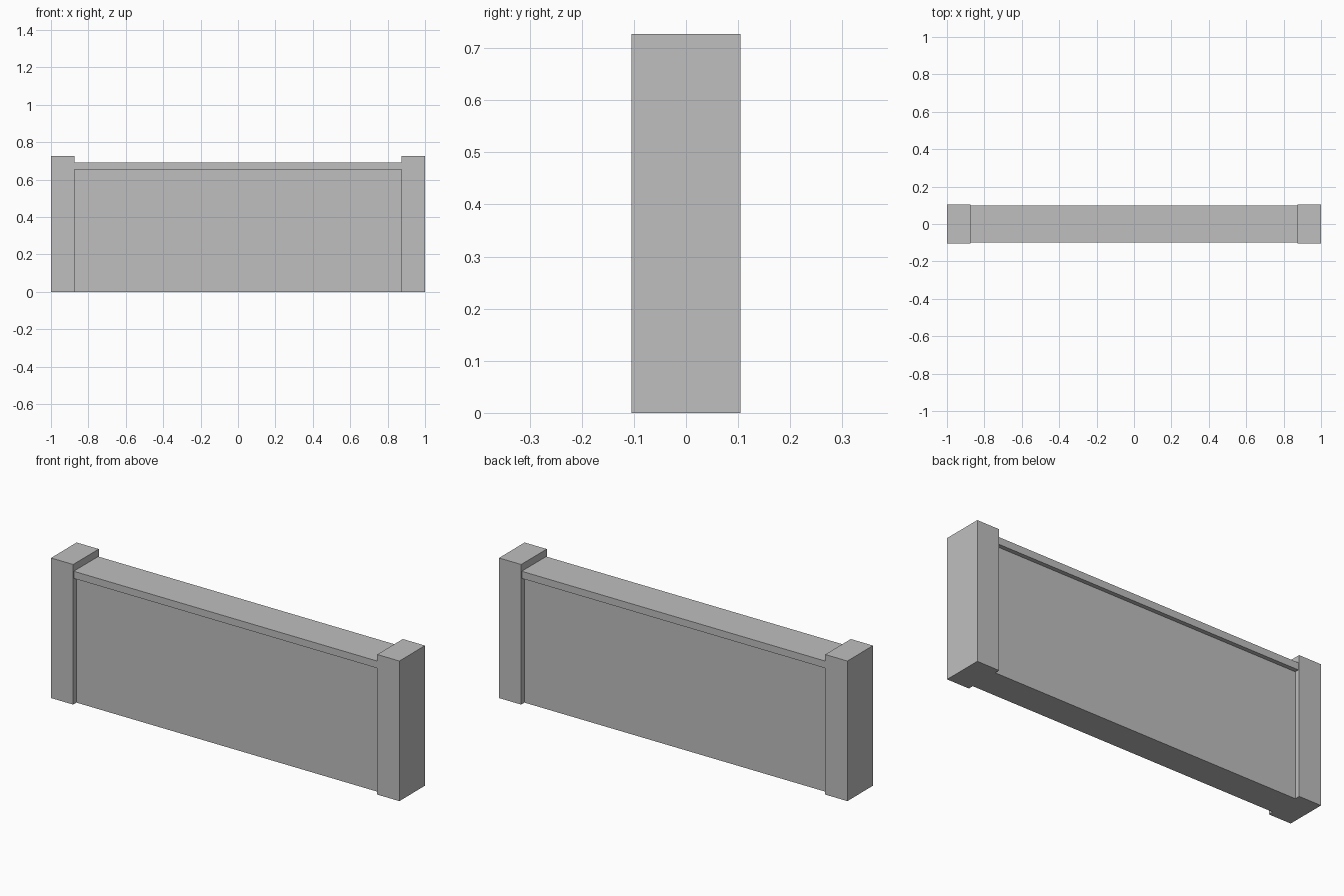
import bpy
from mathutils import Matrix, Vector
import bmesh

cube = bpy.data.objects.get("Cube")
if cube:
    bpy.data.objects.remove(cube, do_unlink=True)

# One plain grey for the whole wall
grey = bpy.data.materials.new("concrete_grey")
grey.use_nodes = True
colour = (0.52, 0.52, 0.52, 1)
grey.diffuse_color = colour
grey.node_tree.nodes["Principled BSDF"].inputs["Base Color"].default_value = colour

POST_INNER = 0.873
CAP_BOTTOM = 0.653


def box(name, low, high):
    """Flat-shaded box between two opposite corners."""
    low, high = Vector(low), Vector(high)
    bm = bmesh.new()
    place = Matrix.Translation((low + high) / 2) @ Matrix.Diagonal((*(high - low), 1))
    bmesh.ops.create_cube(bm, size=1, matrix=place)
    mesh = bpy.data.meshes.new(name)
    bm.to_mesh(mesh)
    bm.free()
    mesh.materials.append(grey)
    obj = bpy.data.objects.new(name, mesh)
    bpy.context.collection.objects.link(obj)
    return obj


# End posts
box("left_post", (POST_INNER, -0.105, 0), (1, 0.105, 0.727))
box("right_post", (-1, -0.105, 0), (-POST_INNER, 0.105, 0.727))

# Recessed panel and the coping along its top
box("wall_panel", (-POST_INNER, -0.078, 0), (POST_INNER, 0.078, CAP_BOTTOM))
box("coping", (-POST_INNER, -0.1, CAP_BOTTOM), (POST_INNER, 0.1, 0.69))
